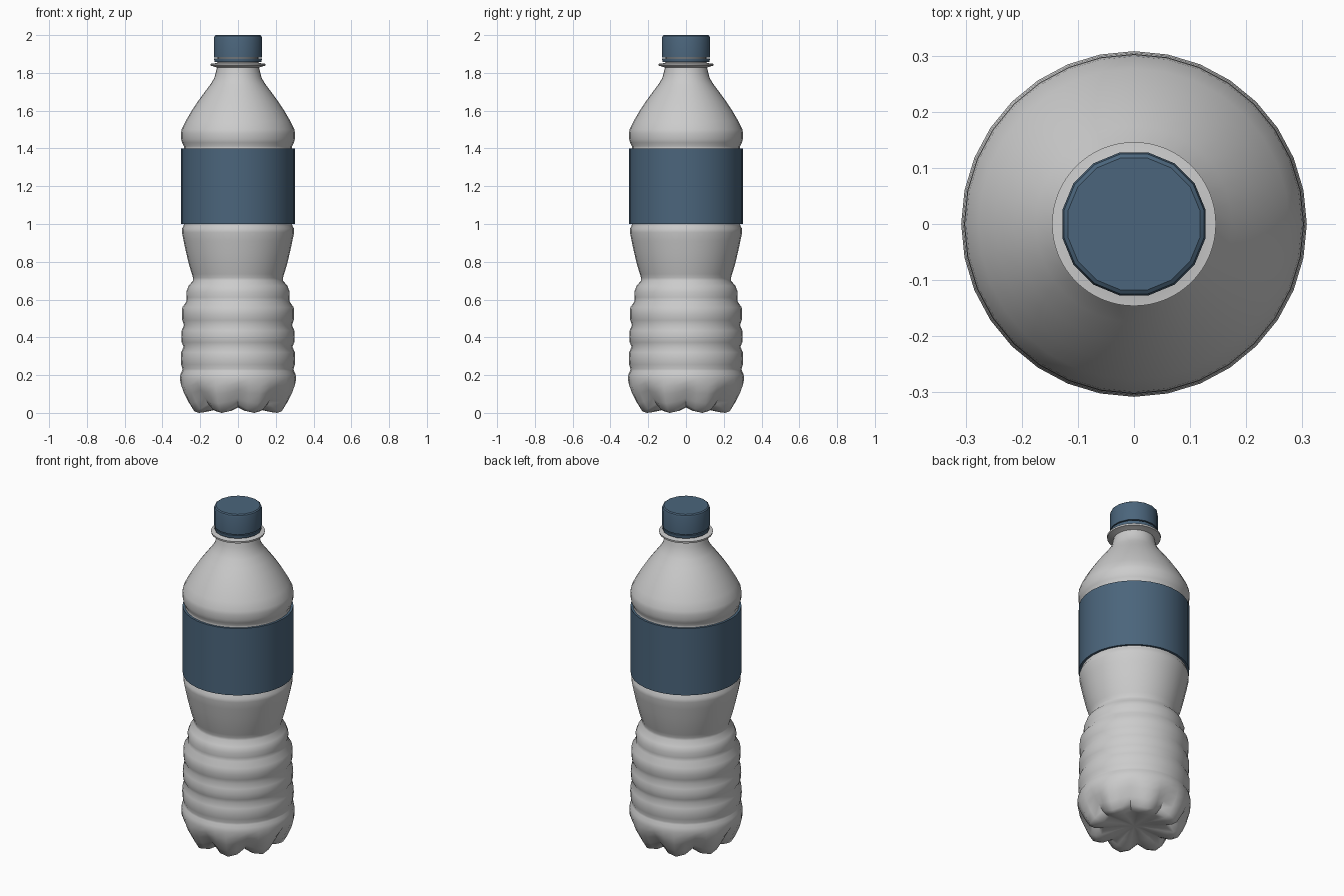
import bpy, bmesh
from math import sin, cos, pi, radians

if "Cube" in bpy.data.objects:
    bpy.data.objects.remove(bpy.data.objects["Cube"])


def lathe(name, profile, sides, half_step=False, shape=None, mat=None, angle=50):
    """Revolve (radius, z) points about z; radius 0 becomes a pole.
    shape(i, a, r, z) may modify a ring point."""
    bm = bmesh.new()
    rings = []
    for i, (r, z) in enumerate(profile):
        if r == 0:
            rings.append([bm.verts.new((0, 0, z))] * sides)
            continue
        ring = []
        for k in range(sides):
            a = 2 * pi * (k + 0.5 * half_step) / sides
            rr, zz = shape(i, a, r, z) if shape else (r, z)
            ring.append(bm.verts.new((rr * cos(a), rr * sin(a), zz)))
        rings.append(ring)
    for lo, hi in zip(rings, rings[1:]):
        for k in range(sides):
            n = (k + 1) % sides
            quad = list(dict.fromkeys((lo[k], lo[n], hi[n], hi[k])))
            bm.faces.new(quad)
    bmesh.ops.recalc_face_normals(bm, faces=bm.faces)
    mesh = bpy.data.meshes.new(name)
    bm.to_mesh(mesh)
    bm.free()
    ob = bpy.data.objects.new(name, mesh)
    bpy.context.collection.objects.link(ob)
    if mat:
        mesh.materials.append(mat)
    bpy.ops.object.select_all(action='DESELECT')
    ob.select_set(True)
    bpy.context.view_layer.objects.active = ob
    bpy.ops.object.shade_smooth_by_angle(angle=radians(angle))
    return ob


blue = bpy.data.materials.new("dark_blue")
blue.diffuse_color = (0.07, 0.13, 0.2, 1)
blue.use_nodes = True
blue.node_tree.nodes["Principled BSDF"].inputs["Base Color"].default_value = blue.diffuse_color

# Petal foot: outline of the eight lobes, and of the valleys between them
lobes = [(0, 0.035), (0.06, 0.03), (0.13, 0.016), (0.19, 0.004), (0.225, 0.0),
         (0.25, 0.008), (0.275, 0.05), (0.297, 0.10), (0.307, 0.14)]
valleys = [(0, 0.035), (0.06, 0.034), (0.12, 0.03), (0.165, 0.028), (0.195, 0.033),
           (0.222, 0.048), (0.25, 0.08), (0.28, 0.12), (0.303, 0.155)]


def petal(i, a, r, z):
    if i >= len(valleys):
        return r, z
    t = abs(sin(4 * a))          # 0 in a valley, 1 on a lobe
    vr, vz = valleys[i]
    return vr + (r - vr) * t, vz + (z - vz) * t


# Ribbed grip: grooves between rounded bumps
ribs = [(0.308, 0.18), (0.305, 0.205), (0.296, 0.222), (0.294, 0.232)]
grooves = [(0.294, 0.232), (0.288, 0.35), (0.286, 0.465), (0.273, 0.59), (0.238, 0.70)]
bumps = [0.303, 0.300, 0.297, 0.274]
for (r0, z0), (r1, z1), rb in zip(grooves, grooves[1:], bumps):
    h = z1 - z0
    low = rb - 0.002
    high = rb - 0.002 if rb > 0.28 else 0.262
    ribs += [(low, z0 + 0.2 * h), (rb, z0 + 0.45 * h), (high, z0 + 0.75 * h), (r1, z1)]

# Waist, label recess, shoulder and neck
upper = [(0.238, 0.715), (0.244, 0.735), (0.258, 0.78), (0.275, 0.85), (0.288, 0.91),
         (0.297, 0.955), (0.297, 0.975), (0.288, 0.99), (0.286, 1.0), (0.293, 1.015),
         (0.293, 1.385), (0.286, 1.40), (0.286, 1.412), (0.296, 1.43), (0.301, 1.45),
         (0.302, 1.48), (0.299, 1.50), (0.277, 1.545), (0.248, 1.595), (0.212, 1.65),
         (0.175, 1.70), (0.145, 1.74), (0.126, 1.772), (0.118, 1.80), (0.111, 1.83),
         (0.108, 1.85), (0.108, 1.96)]
lathe("bottle_body", lobes + ribs + upper, 32, shape=petal)

# Label sleeve
lathe("label", [(0.288, 1.0), (0.301, 1.0), (0.301, 1.4), (0.288, 1.4)], 32, mat=blue)

# Neck support ring
lathe("neck_ring", [(0.106, 1.826), (0.125, 1.833), (0.145, 1.838), (0.146, 1.848),
                    (0.125, 1.85), (0.106, 1.855)], 64)

# Tamper band and screw cap
lathe("tamper_band", [(0.108, 1.858), (0.127, 1.858), (0.129, 1.876), (0.108, 1.876)],
      16, True, mat=blue, angle=35)
lathe("cap", [(0.108, 1.882), (0.13, 1.882), (0.13, 1.985), (0.127, 1.995), (0.12, 2.0),
              (0, 2.0)], 16, True, mat=blue, angle=35)
